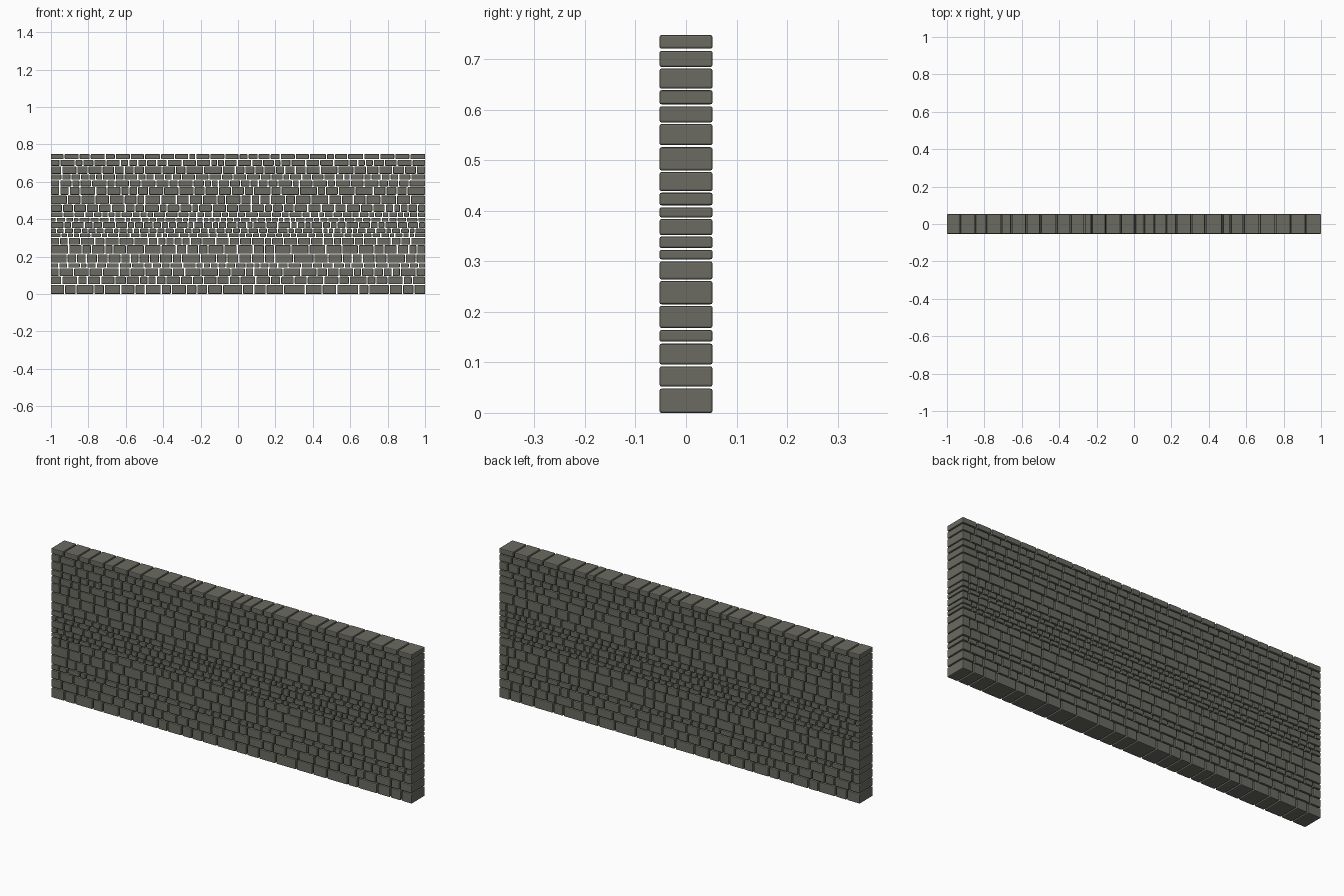
import bpy, bmesh, random
from mathutils import Matrix

if "Cube" in bpy.data.objects:
    bpy.data.objects.remove(bpy.data.objects["Cube"])

random.seed(7)

stone = bpy.data.materials.new("grey_stone")
stone.diffuse_color = (0.145, 0.145, 0.122, 1)
stone.use_nodes = True
stone.node_tree.nodes["Principled BSDF"].inputs["Base Color"].default_value = stone.diffuse_color

HALF_LENGTH, DEPTH, GAP, BEVEL = 1.0, 0.105, 0.006, 0.004

# each course: bottom, top, average stone length
COURSES = [
    (0.000, 0.048, 0.078), (0.052, 0.092, 0.066), (0.096, 0.137, 0.070),
    (0.141, 0.164, 0.052), (0.168, 0.212, 0.066), (0.215, 0.261, 0.072),
    (0.264, 0.300, 0.060), (0.304, 0.323, 0.045), (0.326, 0.349, 0.043),
    (0.352, 0.384, 0.050), (0.387, 0.407, 0.042), (0.411, 0.436, 0.046),
    (0.439, 0.477, 0.060), (0.480, 0.526, 0.072), (0.530, 0.572, 0.068),
    (0.575, 0.607, 0.060), (0.611, 0.639, 0.056), (0.642, 0.682, 0.066),
    (0.685, 0.717, 0.060), (0.721, 0.748, 0.070),
]

# stone lengths of the visible top course
TOP_LENGTHS = [13, 15, 11, 15, 10, 15, 14, 16, 14, 14, 7, 14, 15, 14, 9,
               10, 12, 10, 15, 14, 17, 8, 13, 16, 16, 15, 15, 15]


def joints(lengths):
    """Turn relative stone lengths into joint positions along the wall."""
    total = sum(lengths)
    xs, run = [-HALF_LENGTH], 0
    for length in lengths:
        run += length
        xs.append(-HALF_LENGTH + 2 * HALF_LENGTH * run / total)
    return xs


def build_course(name, z0, z1, lengths):
    bm = bmesh.new()
    xs = joints(lengths)
    last = len(xs) - 2
    for i, (a, b) in enumerate(zip(xs, xs[1:])):
        # wall ends stay flush, inner joints are open
        a += GAP / 2 if i > 0 else 0
        b -= GAP / 2 if i < last else 0
        m = (Matrix.Translation(((a + b) / 2, 0, (z0 + z1) / 2))
             @ Matrix.Diagonal((b - a, DEPTH, z1 - z0, 1)))
        bmesh.ops.create_cube(bm, size=1, matrix=m)
    bmesh.ops.bevel(bm, geom=bm.edges[:], offset=BEVEL, segments=2,
                    profile=0.5, affect='EDGES')
    me = bpy.data.meshes.new(name)
    bm.to_mesh(me)
    bm.free()
    me.materials.append(stone)
    bpy.context.collection.objects.link(bpy.data.objects.new(name, me))


# stack the courses
for n, (z0, z1, avg) in enumerate(COURSES):
    count = round(2 * HALF_LENGTH / avg)
    lengths = [random.uniform(0.6, 1.4) for _ in range(count)]
    if n == len(COURSES) - 1:
        lengths = TOP_LENGTHS
    build_course(f"stone_course_{n + 1:02d}", z0, z1, lengths)
